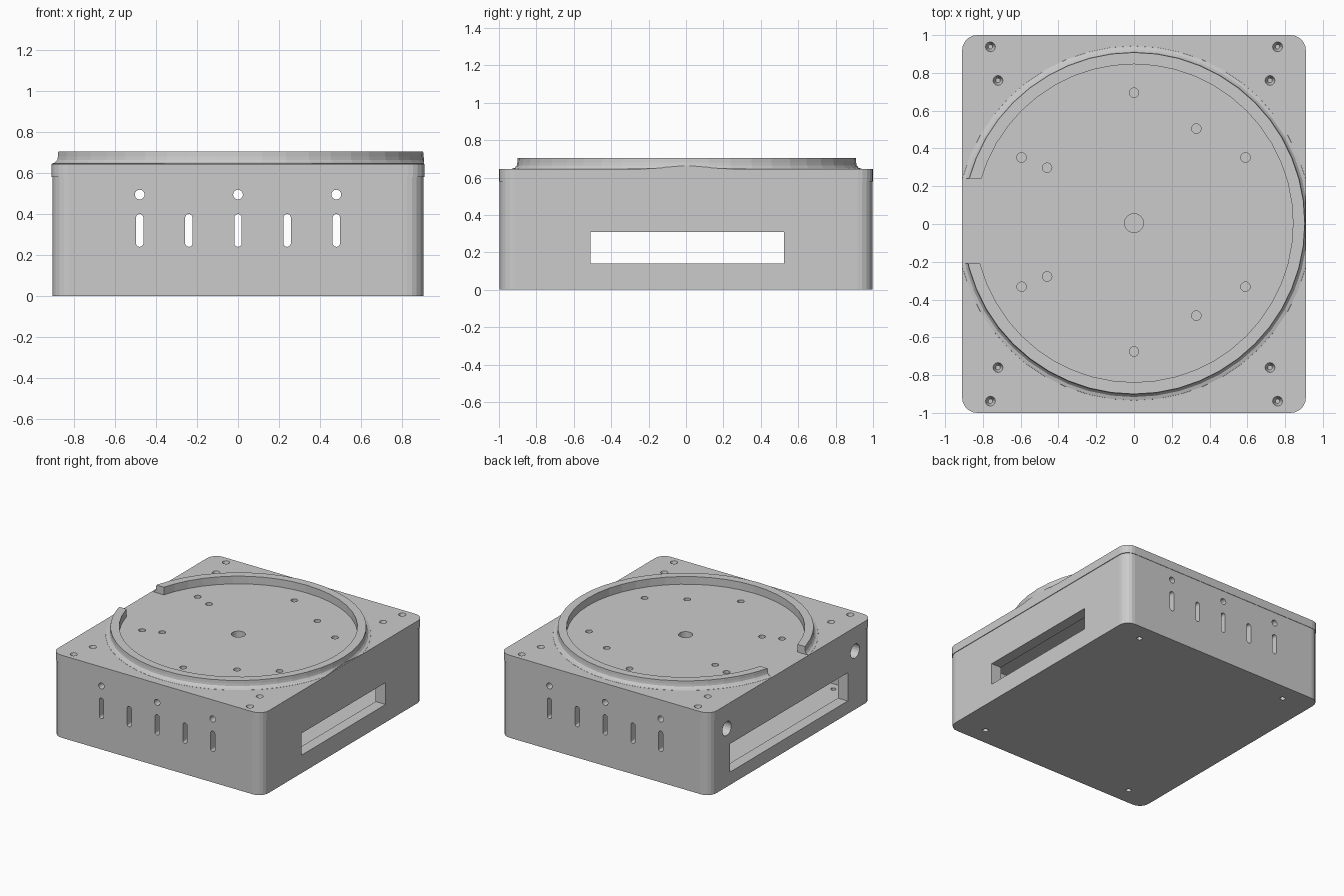
import bpy, bmesh, math
from mathutils import Matrix

if "Cube" in bpy.data.objects:
    bpy.data.objects.remove(bpy.data.objects["Cube"])


def rounded(w0, w1, h0, h1, r=0.0, seg=5):
    """Rounded rectangle outline, counter-clockwise."""
    if r == 0:
        return [(w0, h0), (w1, h0), (w1, h1), (w0, h1)]
    pts = []
    corners = [(w1 - r, h1 - r), (w0 + r, h1 - r), (w0 + r, h0 + r), (w1 - r, h0 + r)]
    for q, (cx, cy) in enumerate(corners):
        for i in range(seg + 1):
            a = (q + i / seg) * math.pi / 2
            p = (cx + r * math.cos(a), cy + r * math.sin(a))
            if not pts or math.dist(p, pts[-1]) > 1e-5:
                pts.append(p)
    if math.dist(pts[0], pts[-1]) < 1e-5:
        pts.pop()
    return pts


def circle(x, y, r, n=16):
    return [(x + r * math.cos(i * math.tau / n), y + r * math.sin(i * math.tau / n)) for i in range(n)]


def prism(bm, pts, lo, hi, axis):
    """Extrude a 2D outline along an axis between lo and hi."""
    place = {'x': lambda a, b, h: (h, a, b),
             'y': lambda a, b, h: (a, h, b),
             'z': lambda a, b, h: (a, b, h)}[axis]
    bottom = [bm.verts.new(place(a, b, lo)) for a, b in pts]
    top = [bm.verts.new(place(a, b, hi)) for a, b in pts]
    bm.faces.new(bottom)
    bm.faces.new(top)
    n = len(pts)
    for i in range(n):
        j = (i + 1) % n
        bm.faces.new((bottom[i], bottom[j], top[j], top[i]))


def finish(bm, name):
    bmesh.ops.recalc_face_normals(bm, faces=bm.faces[:])
    me = bpy.data.meshes.new(name)
    bm.to_mesh(me)
    bm.free()
    ob = bpy.data.objects.new(name, me)
    bpy.context.collection.objects.link(ob)
    return ob


def solid(name, pts, lo, hi, axis='z'):
    bm = bmesh.new()
    prism(bm, pts, lo, hi, axis)
    return finish(bm, name)


def boolean(ob, cutter, op='DIFFERENCE'):
    mod = ob.modifiers.new("cut", 'BOOLEAN')
    mod.operation, mod.object, mod.solver = op, cutter, 'EXACT'
    bpy.context.view_layer.objects.active = ob
    bpy.ops.object.modifier_apply(modifier=mod.name)
    bpy.data.objects.remove(cutter)


SEAM, TOP, RIM = 0.58, 0.645, 0.705

# Hollow case body
body = solid("case_body", rounded(-0.905, 0.905, -0.997, 0.997, 0.08), 0, SEAM)
boolean(body, solid("cavity", rounded(-0.82, 0.82, -0.93, 0.93, 0.04), 0.07, SEAM + 0.1))

# Vent slots and round holes through front and back walls
bm = bmesh.new()
for x in (-0.48, -0.24, 0, 0.24, 0.48):
    prism(bm, rounded(x - 0.018, x + 0.018, 0.24, 0.40, 0.018), -1.1, 1.1, 'y')
for x in (-0.48, 0, 0.48):
    prism(bm, circle(x, 0.495, 0.024), -1.1, 1.1, 'y')
boolean(body, finish(bm, "vent_cutter"))

# Right window, left opening with two round holes, floor screw holes
bm = bmesh.new()
prism(bm, rounded(-0.51, 0.525, 0.14, 0.31), 0.7, 1.0, 'x')
prism(bm, rounded(-0.70, 0.75, 0.10, 0.32), -1.0, -0.7, 'x')
for y in (-0.79, 0.79):
    prism(bm, circle(y, 0.455, 0.055, 20), -1.0, -0.7, 'x')
for x in (-0.67, 0.67):
    for y in (-0.86, 0.86):
        prism(bm, circle(x, y, 0.02, 12), -0.1, 0.12, 'z')
boolean(body, finish(bm, "side_cutter"))

# Lid plate with centre hole, mounting holes and corner screw recesses
lid = solid("lid", rounded(-0.91, 0.91, -1, 1, 0.08), SEAM, TOP)
bm = bmesh.new()
prism(bm, circle(0, 0.005, 0.05, 24), 0.5, 0.7, 'z')
for x, y in ((0, 0.685), (0.33, 0.495), (0.59, 0.342), (-0.595, 0.342), (-0.46, 0.288)):
    for s in (-1, 1):
        prism(bm, circle(x, 0.01 + s * y, 0.025), 0.5, 0.7, 'z')
for x, y in ((0.76, 0.938), (0.72, 0.76)):
    for sx in (-1, 1):
        for sy in (-1, 1):
            bmesh.ops.create_cone(bm, cap_ends=True, segments=12, radius1=0.012, radius2=0.027,
                                  depth=0.05, matrix=Matrix.Translation((sx * x, sy * y, TOP - 0.023)))
boolean(lid, finish(bm, "lid_cutter"))

# Raised rim with a flared foot
bm = bmesh.new()
profile = [(0.842, 0.64), (0.94, 0.64), (0.938, TOP + 0.001), (0.92, 0.651), (0.909, 0.664),
           (0.906, 0.68), (0.904, RIM), (0.842, RIM)]
N = 48
rings = []
for i in range(N):
    a = i * math.tau / N
    rings.append([bm.verts.new((r * math.cos(a), r * math.sin(a) + 0.004, z)) for r, z in profile])
for i in range(N):
    p, q = rings[i], rings[(i + 1) % N]
    for k in range(len(profile)):
        m = (k + 1) % len(profile)
        bm.faces.new((p[k], q[k], q[m], p[m]))
rim = finish(bm, "rim")

# Trim the rim to the case sides and open the left gap
boolean(rim, solid("trim", rounded(-0.909, 0.909, -0.99, 0.99), 0.5, 0.8), 'INTERSECT')
boolean(rim, solid("gap", rounded(-1.1, -0.5, -0.21, 0.24), 0.5, 0.8))
